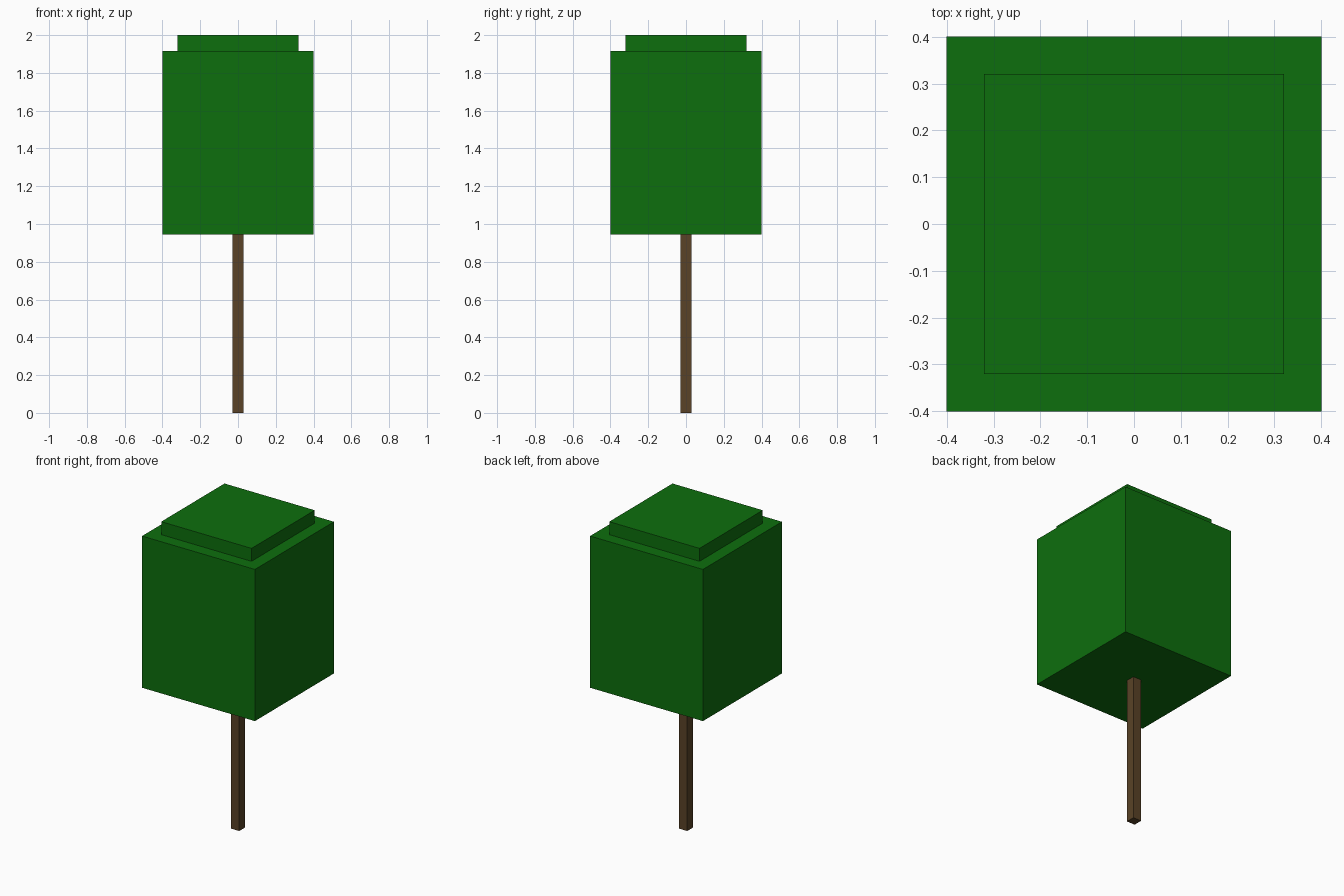
import bpy

if "Cube" in bpy.data.objects:
    bpy.data.objects.remove(bpy.data.objects["Cube"])


def material(name, color):
    mat = bpy.data.materials.new(name)
    mat.diffuse_color = color
    mat.use_nodes = True
    mat.node_tree.nodes["Principled BSDF"].inputs["Base Color"].default_value = mat.diffuse_color
    return mat


def block(name, width, z0, z1, mat):
    # Square block centred on the z axis, spanning z0 to z1
    bpy.ops.mesh.primitive_cube_add(size=1, location=(0, 0, (z0 + z1) / 2))
    obj = bpy.context.object
    obj.name = name
    obj.scale = (width, width, z1 - z0)
    bpy.ops.object.transform_apply(location=False, rotation=False, scale=True)
    obj.data.materials.append(mat)
    return obj


bark = material("bark", (0.10, 0.055, 0.02, 1))
leaves = material("leaves", (0.004, 0.156, 0.004, 1))

# Thin trunk
block("trunk", 0.058, 0.0, 0.945, bark)
# Main foliage block and the smaller slab on top
block("foliage", 0.80, 0.945, 1.917, leaves)
block("foliage_top", 0.64, 1.917, 2.0, leaves)
